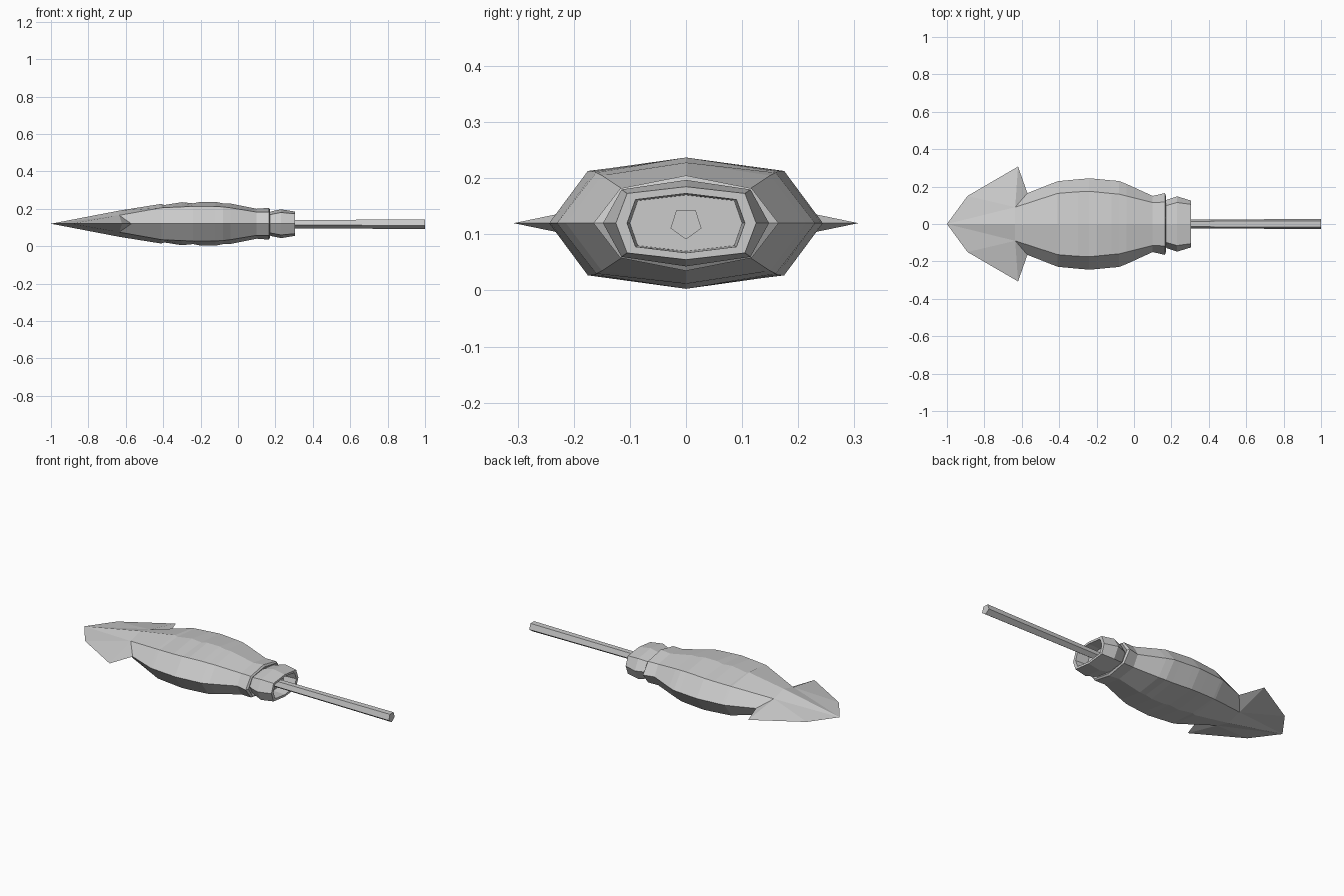
import bpy, math

if "Cube" in bpy.data.objects:
    bpy.data.objects.remove(bpy.data.objects["Cube"])

ZC = 0.12  # height of the centre plane


def make_object(name, verts, faces):
    mesh = bpy.data.meshes.new(name)
    mesh.from_pydata(verts, [], faces)
    mesh.update()
    ob = bpy.data.objects.new(name, mesh)
    bpy.context.collection.objects.link(ob)
    return ob


def bridge(rings, n):
    return [(r * n + i, r * n + (i + 1) % n, (r + 1) * n + (i + 1) % n, (r + 1) * n + i)
            for r in range(rings - 1) for i in range(n)]


def section(x, w, cy, cz, h):
    # eight-sided section: side points, corner points, ridge points
    return [(x, y, ZC + z) for y, z in
            ((w, 0), (cy, cz), (0, h), (-cy, cz), (-w, 0), (-cy, -cz), (0, -h), (cy, -cz))]


# mantle and collar: x, half width, corner y, corner z, ridge height
stations = [
    (-0.60, 0.165, 0.09, 0.045, 0.070),
    (-0.41, 0.228, 0.163, 0.085, 0.106),
    (-0.395, 0.23, 0.165, 0.086, 0.100),
    (-0.30, 0.239, 0.172, 0.090, 0.115),
    (-0.24, 0.244, 0.175, 0.093, 0.109),
    (-0.20, 0.241, 0.171, 0.093, 0.117),
    (-0.12, 0.233, 0.163, 0.092, 0.117),
    (-0.08, 0.230, 0.160, 0.090, 0.109),
    (-0.04, 0.214, 0.150, 0.085, 0.108),
    (0.10, 0.150, 0.115, 0.062, 0.080),
    (0.165, 0.165, 0.117, 0.062, 0.085),
    (0.172, 0.148, 0.110, 0.056, 0.074),
    (0.16, 0.120, 0.095, 0.045, 0.058),
    (0.178, 0.130, 0.100, 0.050, 0.066),
    (0.23, 0.148, 0.115, 0.060, 0.077),
    (0.305, 0.125, 0.105, 0.053, 0.065),
    (0.305, 0.105, 0.090, 0.042, 0.053),
    (0.23, 0.100, 0.086, 0.040, 0.050),
]
verts = [p for s in stations for p in section(*s)]
# swept joint where the mantle meets the fins
for i in range(8):
    x = -0.57 if i in (0, 4) else -0.635
    verts[i] = (x, verts[i][1], verts[i][2])
n = len(stations)
faces = bridge(n, 8) + [tuple(range((n - 1) * 8, n * 8))]

# arrow-shaped tail with a fin on each side
tip = len(verts)
verts.append((-1, 0, ZC))
for s, side, corners in ((1, 0, (1, 7)), (-1, 4, (3, 5))):
    edge = len(verts)
    verts += [(-0.89, s * 0.15, ZC), (-0.62, s * 0.307, ZC)]
    for c in corners:
        ridge = 2 if c in (1, 3) else 6
        tris = [(tip, edge, c), (edge, edge + 1, c), (edge + 1, side, c), (tip, c, ridge)]
        flip = (s > 0) == (ridge == 2)
        faces += tris if flip else [t[::-1] for t in tris]
body = make_object("mantle_and_fins", verts, faces)

# consistent outward normals
import bmesh
bm = bmesh.new()
bm.from_mesh(body.data)
bmesh.ops.recalc_face_normals(bm, faces=bm.faces)
bm.to_mesh(body.data)
bm.free()

# five-sided rod coming out of the collar
rod = []
for x, r in ((0.21, 0.024), (0.6, 0.026), (1.0, 0.029)):
    for i in range(5):
        a = math.radians(-90 + 72 * i)
        rod.append((x, r * math.cos(a), ZC + r * math.sin(a)))
make_object("rod", rod, bridge(3, 5) + [tuple(range(4, -1, -1)), tuple(range(10, 15))])
